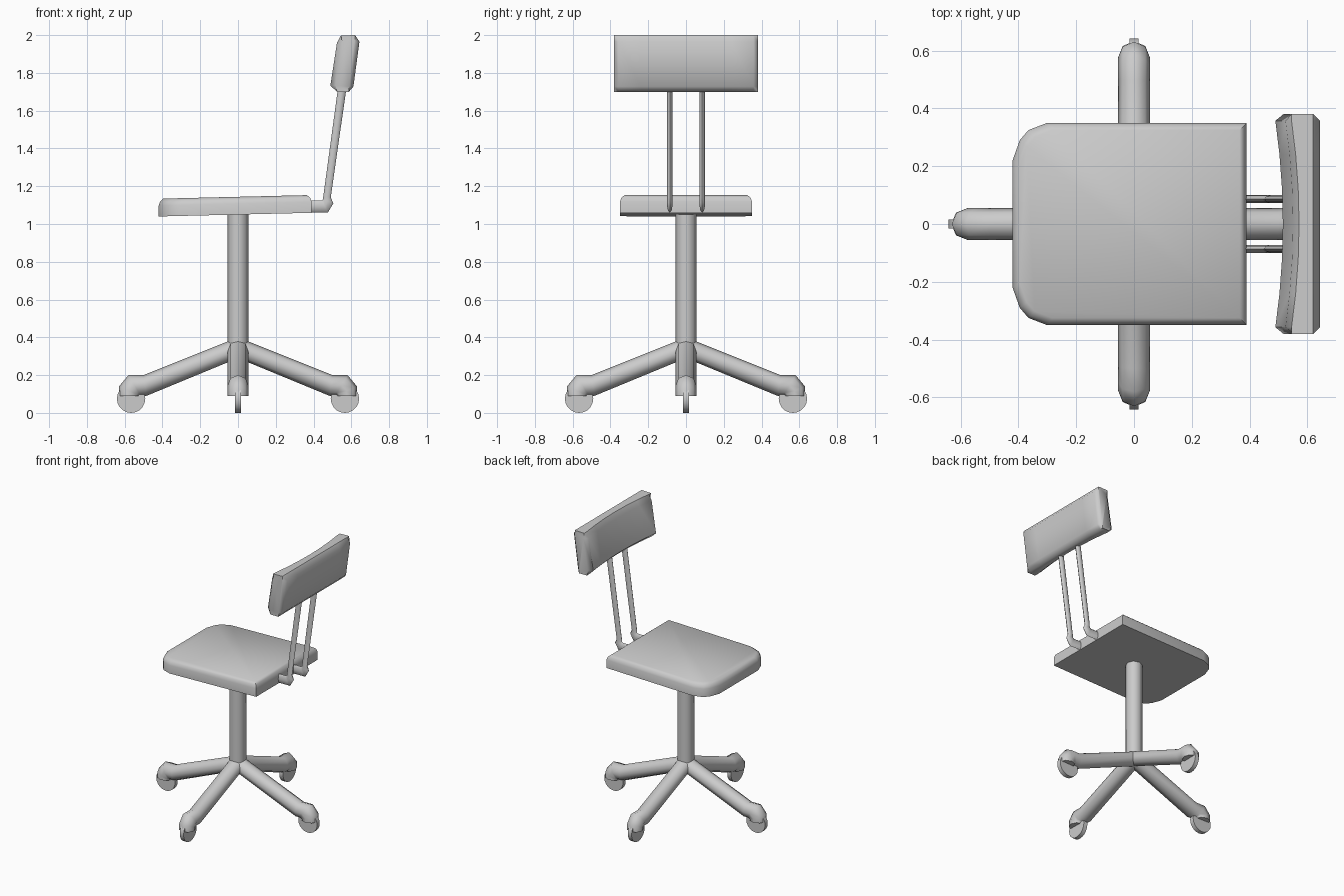
import bpy, bmesh
from math import cos, sin, tau, pi, radians
from mathutils import Vector, Matrix

if "Cube" in bpy.data.objects:
    bpy.data.objects.remove(bpy.data.objects["Cube"])


def loft(name, rings, rot=0.0):
    """Skin a list of equal-length rings and cap both ends."""
    bm = bmesh.new()
    m = Matrix.Rotation(rot, 4, 'Z')
    vs = [[bm.verts.new(m @ Vector(p)) for p in r] for r in rings]
    n = len(vs[0])
    for a, b in zip(vs, vs[1:]):
        for i in range(n):
            j = (i + 1) % n
            bm.faces.new((a[i], a[j], b[j], b[i]))
    bm.faces.new(vs[0])
    bm.faces.new(vs[-1])
    bmesh.ops.recalc_face_normals(bm, faces=bm.faces)
    me = bpy.data.meshes.new(name)
    bm.to_mesh(me)
    bm.free()
    ob = bpy.data.objects.new(name, me)
    bpy.context.collection.objects.link(ob)
    bpy.ops.object.select_all(action='DESELECT')
    ob.select_set(True)
    bpy.context.view_layer.objects.active = ob
    bpy.ops.object.shade_smooth_by_angle(angle=radians(50))
    return ob


def oval(top, bot, half_width, y=0.0, n=8):
    """Ring in a plane through two (x, z) points, with a width along y."""
    cx, cz = (top[0] + bot[0]) / 2, (top[1] + bot[1]) / 2
    dx, dz = (top[0] - bot[0]) / 2, (top[1] - bot[1]) / 2
    return [(cx + dx * cos(tau * i / n), y + half_width * sin(tau * i / n),
             cz + dz * cos(tau * i / n)) for i in range(n)]


def circle(r, z, n=8):
    return [(r * cos(tau * i / n), r * sin(tau * i / n), z) for i in range(n)]


# Central post
loft("post", [circle(0.055, 0.30), circle(0.055, 1.09)])

# Four legs with elbowed tips, and a thin wheel under each
leg = [((0.0, 0.40), (0.0, 0.29)), ((0.50, 0.20), (0.485, 0.09)),
       ((0.58, 0.20), (0.515, 0.092)), ((0.63, 0.14), (0.52, 0.091)),
       ((0.632, 0.09), (0.521, 0.088))]
for k, side in enumerate(("right", "back", "left", "front")):
    rot = k * pi / 2
    loft(side + "_leg", [oval(t, b, 0.055) for t, b in leg], rot)
    wheel = [[(0.566 + 0.075 * cos(tau * i / 20), y, 0.075 + 0.075 * sin(tau * i / 20))
              for i in range(20)] for y in (-0.015, 0.015)]
    loft(side + "_wheel", wheel, rot)

# Seat: tilted slab, rounded at one end, with a bevelled top edge
half = [(0.39, 0.35), (-0.30, 0.35), (-0.365, 0.325), (-0.395, 0.29), (-0.42, 0.22)]
outline = half + [(x, -y) for x, y in reversed(half)]


def seat_ring(inset, z):
    sx, sy = 1 - inset / 0.405, 1 - inset / 0.35
    ring = []
    for x, y in outline:
        px = -0.015 + (x + 0.015) * sx
        ring.append((px, y * sy, z + 0.024 * px))
    return ring


loft("seat", [seat_ring(0, 1.05), seat_ring(0, 1.108), seat_ring(0.008, 1.13),
              seat_ring(0.025, 1.144)])

# Two bent bars carrying the backrest
bar = [((0.30, 1.125), (0.30, 1.06)), ((0.445, 1.125), (0.475, 1.06)),
       ((0.449, 1.13), (0.505, 1.11)), ((0.452, 1.15), (0.491, 1.14)),
       ((0.532, 1.74), (0.577, 1.74))]
for s, side in ((-1, "front"), (1, "back")):
    loft(side + "_support_bar", [oval(t, b, 0.0135, s * 0.086) for t, b in bar])

# Backrest: bevelled profile swept along y, hollowed on the sitting side
front = [(0.524, 1.70), (0.489, 1.733), (0.524, 1.96), (0.545, 1.998)]
rear = [(0.62, 2.0), (0.643, 1.965), (0.611, 1.728), (0.587, 1.70)]
rings = []
for y in (-0.38, -0.357, -0.24, -0.12, 0, 0.12, 0.24, 0.357, 0.38):
    end = abs(y) > 0.37
    hollow = 0.026 * max(0, 1 - (y / 0.357) ** 2)
    r = [(x + hollow + (0.028 if end and i in (1, 2) else 0), y, z)
         for i, (x, z) in enumerate(front)]
    r += [(x - (0.022 if end and i in (1, 2) else 0), y, z)
          for i, (x, z) in enumerate(rear)]
    rings.append(r)
loft("backrest", rings)
